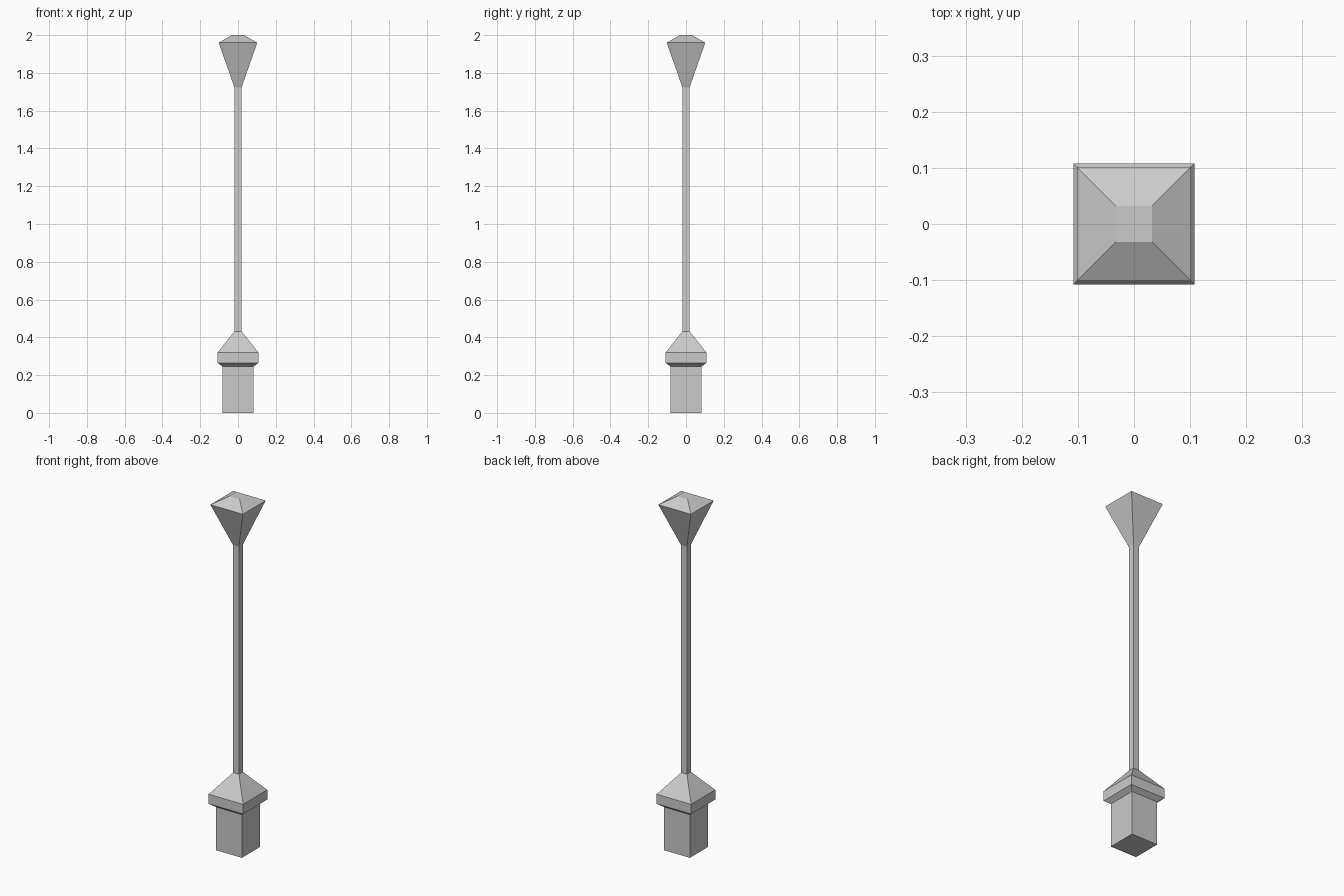
import bpy
import bmesh

cube = bpy.data.objects.get("Cube")
if cube:
    bpy.data.objects.remove(cube, do_unlink=True)

# Single flat grey for the whole post
GREY = (0.6, 0.6, 0.6, 1.0)
metal = bpy.data.materials.new("light grey")
metal.use_nodes = True
metal.diffuse_color = GREY
metal.node_tree.nodes["Principled BSDF"].inputs["Base Color"].default_value = GREY


def square_loft(name, profile, close_bottom=True, close_top=True):
    """Stack square rings given as (half width, height) and skin them."""
    bm = bmesh.new()
    rings = [[bm.verts.new((sx * h, sy * h, z))
              for sx, sy in ((-1, -1), (1, -1), (1, 1), (-1, 1))]
             for h, z in profile]
    for low, high in zip(rings, rings[1:]):
        for i in range(4):
            j = (i + 1) % 4
            bm.faces.new((low[i], low[j], high[j], high[i]))
    if close_bottom:
        bm.faces.new(rings[0][::-1])
    if close_top:
        bm.faces.new(rings[-1])
    mesh = bpy.data.meshes.new(name)
    bm.to_mesh(mesh)
    bm.free()
    mesh.materials.append(metal)
    obj = bpy.data.objects.new(name, mesh)
    bpy.context.scene.collection.objects.link(obj)
    return obj


POLE = 0.0185   # half width of the pole
BASE = 0.082    # half width of the pedestal

# Pedestal block
square_loft("pedestal", [(BASE, 0), (BASE, 0.245)], close_top=False)

# Flared collar with a pyramid roof narrowing to the pole
square_loft("collar", [(BASE, 0.245), (0.108, 0.265), (0.108, 0.32), (POLE, 0.432)],
            close_bottom=False, close_top=False)

# Slim square pole
square_loft("pole", [(POLE, 0.432), (POLE, 1.722)], close_bottom=False, close_top=False)

# Tapered lantern and its low hipped cap
square_loft("lantern", [(POLE, 1.722), (0.102, 1.96)], close_bottom=False, close_top=False)
square_loft("lantern_cap", [(0.102, 1.96), (0.032, 2.0)], close_bottom=False)
